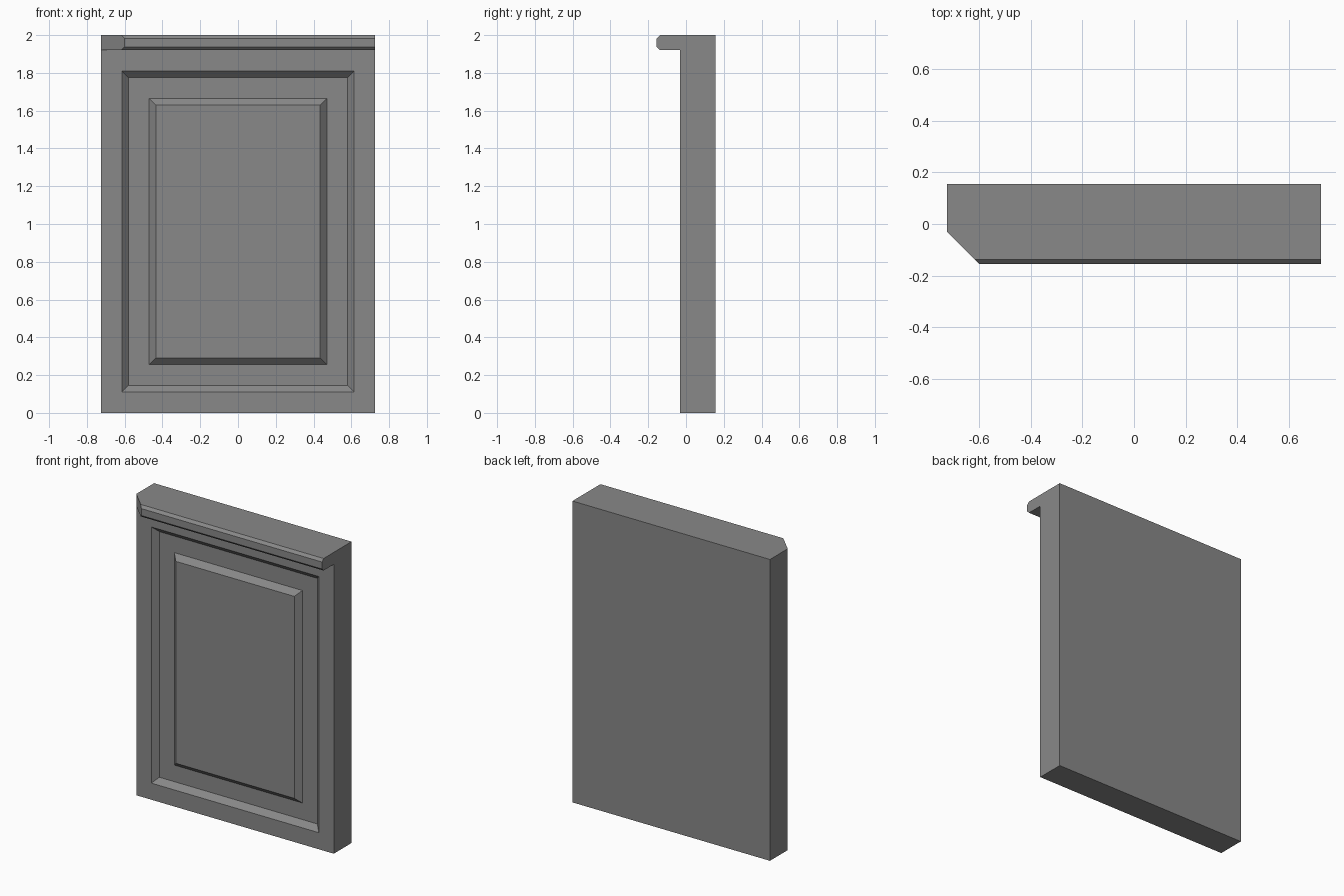
import bpy
import bmesh

cube = bpy.data.objects.get("Cube")
if cube:
    bpy.data.objects.remove(cube, do_unlink=True)

HALF_W, HALF_D, HEIGHT = 0.725, 0.155, 2.0
FRONT = -0.031      # front plane of the door slab
LIP_Z = 1.92        # underside of the top ledge
BEVEL = 0.017       # chamfer on the ledge
MARGIN, SLOPE = 0.11, 0.035

grey = bpy.data.materials.new("painted_grey")
grey.use_nodes = True
colour = (0.25, 0.25, 0.25, 1)
grey.diffuse_color = colour
grey.node_tree.nodes["Principled BSDF"].inputs["Base Color"].default_value = colour

# Side profile (y, z): slab with a chamfered ledge along the top
profile = [
    (HALF_D, 0), (FRONT, 0), (FRONT, LIP_Z),
    (-HALF_D + BEVEL, LIP_Z), (-HALF_D, LIP_Z + BEVEL),
    (-HALF_D, HEIGHT - BEVEL), (-HALF_D + BEVEL, HEIGHT),
    (FRONT, HEIGHT), (HALF_D, HEIGHT),
]
n = len(profile)

bm = bmesh.new()
# The ledge is mitred at 45 degrees on the -x end and square on the other
mitred = [bm.verts.new((-HALF_W + max(0, FRONT - y), y, z)) for y, z in profile]
square = [bm.verts.new((HALF_W, y, z)) for y, z in profile]
sides = []
for i in range(n):
    j = (i + 1) % n
    sides.append(bm.faces.new((mitred[i], mitred[j], square[j], square[i])))
bm.faces.new(square)
bm.faces.new([mitred[i] for i in (0, 1, 2, 7, 8)])
bm.faces.new(mitred[2:8])
bmesh.ops.recalc_face_normals(bm, faces=bm.faces[:])

# Recessed groove and raised centre panel on the front face
panel = sides[1]
for thickness, depth in ((MARGIN, 0), (SLOPE, -SLOPE), (MARGIN, 0), (SLOPE, SLOPE)):
    bmesh.ops.inset_region(bm, faces=[panel], thickness=thickness, depth=depth,
                           use_even_offset=True, use_boundary=True)

# Make the top one clean face
top_seam = bm.edges.get((mitred[7], square[7]))
bmesh.ops.dissolve_edges(bm, edges=[top_seam], use_verts=False)

mesh = bpy.data.meshes.new("cabinet_door")
bm.to_mesh(mesh)
bm.free()
mesh.materials.append(grey)
door = bpy.data.objects.new("cabinet_door", mesh)
bpy.context.collection.objects.link(door)
